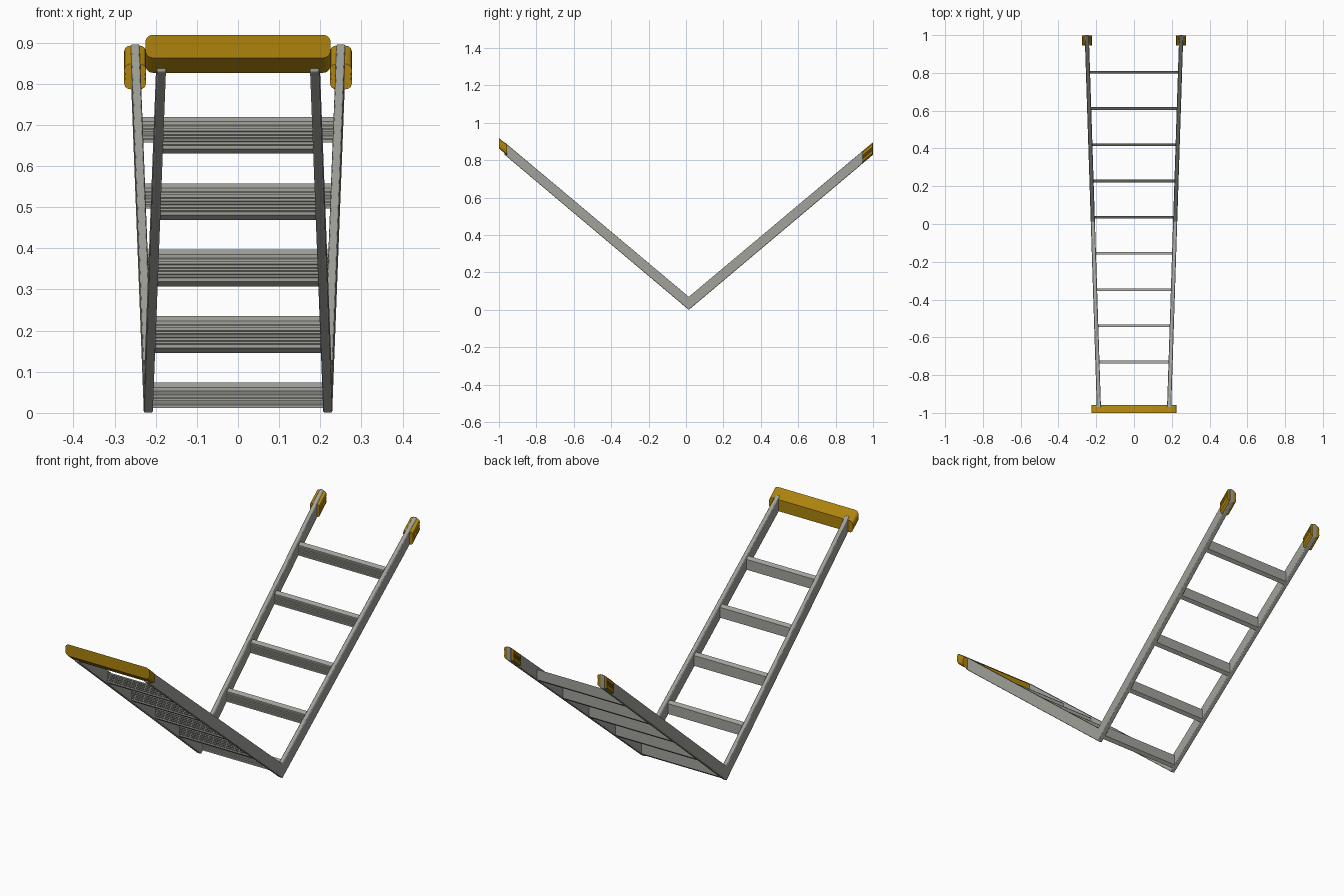
import bpy, bmesh, math

if "Cube" in bpy.data.objects:
    bpy.data.objects.remove(bpy.data.objects["Cube"])

FOLD, SLOPE = 0.015, 0.842      # hinge position and steepness of both legs


def material(name, color):
    m = bpy.data.materials.new(name)
    m.use_nodes = True
    m.diffuse_color = color
    m.node_tree.nodes["Principled BSDF"].inputs["Base Color"].default_value = color
    return m


GREY = material("aluminium grey", (0.36, 0.36, 0.33, 1))
YELLOW = material("ochre plastic", (0.42, 0.23, 0.004, 1))


def rail_x(y):
    return 0.218 + 0.0325 * (y - FOLD)


def leg_z(y):
    return SLOPE * abs(y - FOLD)


def prism(name, section, axis, start, end, mat, place):
    """Extrude a flat section along an axis, then move every point with place."""
    bm = bmesh.new()
    rings = []
    for t in (start, end):
        rings.append([bm.verts.new((t, a, b) if axis == "x" else (a, t, b)) for a, b in section])
    n = len(section)
    bm.faces.new(rings[0])
    bm.faces.new(rings[1])
    for i in range(n):
        j = (i + 1) % n
        bm.faces.new((rings[0][i], rings[0][j], rings[1][j], rings[1][i]))
    for v in bm.verts:
        v.co = place(*v.co)
    bmesh.ops.recalc_face_normals(bm, faces=bm.faces)
    mesh = bpy.data.meshes.new(name)
    bm.to_mesh(mesh)
    bm.free()
    mesh.materials.append(mat)
    ob = bpy.data.objects.new(name, mesh)
    bpy.context.collection.objects.link(ob)
    bpy.context.view_layer.objects.active = ob
    ob.select_set(True)
    bpy.ops.object.shade_smooth_by_angle(angle=math.radians(32))
    ob.select_set(False)
    return ob


def rounded(w, h, r, steps=5):
    """Rounded rectangle, centred on the origin."""
    pts = []
    for k, (sx, sz) in enumerate(((1, 1), (-1, 1), (-1, -1), (1, -1))):
        for i in range(steps + 1):
            a = math.pi / 2 * (k + i / steps)
            pts.append((sx * (w / 2 - r) + r * math.cos(a), sz * (h / 2 - r) + r * math.sin(a)))
    return pts


# Side rails, bent at the fold and spreading towards the back
rail_profile = [(-0.97, leg_z(-0.97)), (FOLD, 0), (1, leg_z(1)),
                (1, leg_z(1) + 0.067), (FOLD, 0.07), (-0.97, leg_z(-0.97) + 0.067)]
for side, label in ((1, "left"), (-1, "right")):
    rail = prism(label + "_rail", rail_profile, "x", -0.011, 0.011, GREY,
                 lambda x, y, z: (side * rail_x(y) + x, y, z))
    bev = rail.modifiers.new("soft edges", "BEVEL")
    bev.width, bev.segments = 0.003, 2

# Rungs: upright slats with a ribbed front, top and bottom cut along the leg slope
half, height, ribs = 0.007, 0.05, 5
rung_profile = [(half, 0), (half, height), (-half, height)]
for i in range(ribs):
    top = height - 0.007 - i * 0.008
    rung_profile += [(-half, top), (-half + 0.002, top - 0.001),
                     (-half + 0.002, top - 0.003), (-half, top - 0.004)]
rung_profile.append((-half, 0))
for i in range(9):
    y0 = 0.803 - 0.1917 * i
    lean = SLOPE if y0 > 0 else -SLOPE
    base = leg_z(y0) + (0 if y0 > 0 else 0.008)
    prism(f"rung_{i + 1}", rung_profile, "x", -rail_x(y0), rail_x(y0), GREY,
          lambda x, y, z: (x, y0 + y, base + z + lean * y))

# Bumper bar across the front end
prism("front_bumper", rounded(0.45, 0.056, 0.018), "y", -1, -0.957, YELLOW,
      lambda x, y, z: (x, y, z + leg_z(y) + 0.036))

# End caps on the back rails, grooved along both cheeks
cheek = [(0.008, 0.031), (0.017, 0.030), (0.024, 0.025), (0.0265, 0.017), (0.0265, 0.010),
         (0.0235, 0.007), (0.0235, 0.004), (0.0265, 0.001)]
cheek += [(x, -z) for x, z in reversed(cheek)]
cap_section = cheek + [(-x, z) for x, z in reversed(cheek)]
for side, label in ((1, "left"), (-1, "right")):
    prism(label + "_end_cap", cap_section, "y", 0.945, 0.998, YELLOW,
          lambda x, y, z: (x + side * rail_x(1), y, z + leg_z(y) + 0.034))
